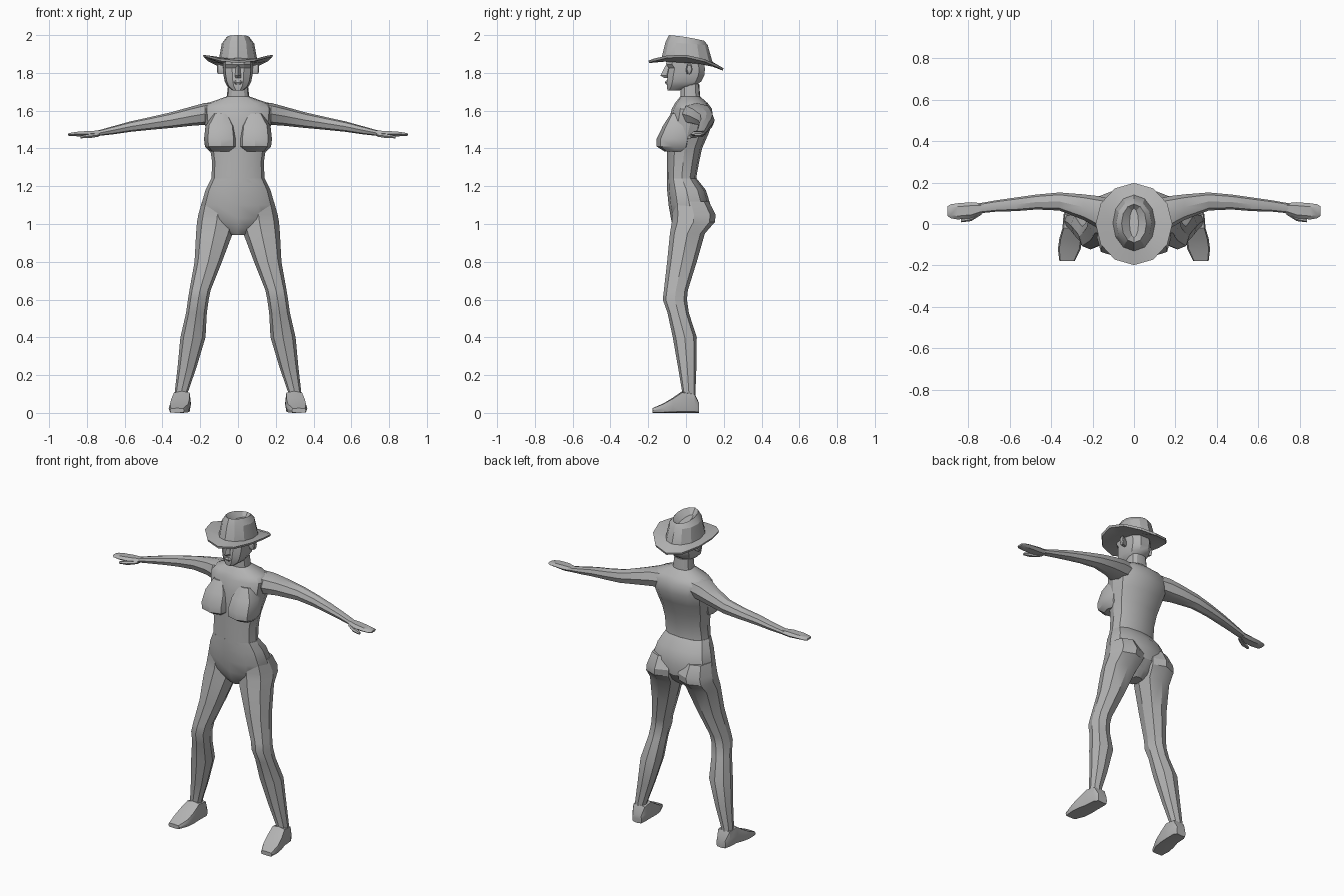
import bpy, bmesh, math

GREY = bpy.data.materials.new("plain grey")
GREY.diffuse_color = (0.45, 0.45, 0.45, 1)


def power(v, p):
    return math.copysign(abs(v) ** p, v) if abs(v) > 1e-6 else 0.0


def ring(axis, t, a0, a1, b0, b1, n=8, p=0.85):
    """Rounded polygon across one axis, filling the given bounds."""
    pts = []
    for i in range(n):
        w = 2 * math.pi * i / n
        a = (a0 + a1) / 2 + (a1 - a0) / 2 * power(math.cos(w), p)
        b = (b0 + b1) / 2 + (b1 - b0) / 2 * power(math.sin(w), p)
        pts.append({'x': (t, a, b), 'y': (a, t, b), 'z': (a, b, t)}[axis])
    return pts


def loft(name, rings, mirror=False, angle=32):
    """Skin a stack of rings and cap both ends."""
    bm = bmesh.new()
    rows = [[bm.verts.new(c) for c in r] for r in rings]
    n = len(rows[0])
    for lo, hi in zip(rows, rows[1:]):
        for i in range(n):
            j = (i + 1) % n
            bm.faces.new((lo[i], lo[j], hi[j], hi[i]))
    bm.faces.new(rows[0][::-1])
    bm.faces.new(rows[-1])
    bmesh.ops.recalc_face_normals(bm, faces=bm.faces)
    me = bpy.data.meshes.new(name)
    bm.to_mesh(me)
    bm.free()
    me.materials.append(GREY)
    me.shade_smooth()
    me.set_sharp_from_angle(angle=math.radians(angle))
    ob = bpy.data.objects.new(name, me)
    bpy.context.collection.objects.link(ob)
    if mirror:
        m = ob.modifiers.new("mirror", 'MIRROR')
        m.use_mirror_merge = False
    return ob


def centred(rows, n, p):
    """Rows of height, half width, front y, back y."""
    return [ring('z', z, -w, w, f, b, n, p) for z, w, f, b in rows]


# Torso and neck
loft("torso", centred([
    (1.22, .14, -.10, .06), (1.25, .14, -.10, .055), (1.33, .137, -.10, .07),
    (1.40, .148, -.10, .085), (1.48, .165, -.10, .12), (1.55, .18, -.09, .145),
    (1.61, .185, -.075, .137), (1.64, .16, -.058, .115),
    (1.675, .06, -.03, .075), (1.74, .052, -.03, .07)], 12, .8))

# Pelvis
loft("pelvis", centred([
    (1.24, .142, -.10, .057), (1.18, .172, -.10, .105), (1.10, .195, -.092, .13),
    (1.03, .18, -.08, .125), (.98, .09, -.068, .09), (.942, .035, -.04, .05)], 12, .8))

# Bust
loft("bust", [ring('z', *r, 8, .75) for r in [
    (1.585, .05, .13, -.08, .0), (1.52, .012, .172, -.122, .03),
    (1.45, .003, .18, -.156, .03), (1.41, .004, .175, -.155, .02),
    (1.385, .035, .15, -.115, .0)]], True)

# Legs
loft("leg", [ring('z', *r) for r in [
    (1.12, .03, .19, -.07, .12), (1.05, .008, .21, -.072, .157),
    (1.01, .01, .217, -.075, .153), (.95, .028, .222, -.085, .10),
    (.80, .085, .23, -.10, .057), (.65, .145, .257, -.117, .01),
    (.60, .155, .265, -.123, .005), (.53, .165, .275, -.098, .015),
    (.40, .172, .305, -.07, .057), (.24, .22, .32, -.042, .055),
    (.11, .265, .335, -.02, .05), (.04, .262, .335, -.02, .05)]], True)

# Feet, lofted from heel to toe
loft("foot", [ring('y', *r, 8, .4) for r in [
    (.07, .26, .325, 0, .05), (.045, .25, .34, 0, .105), (-.02, .25, .345, 0, .115),
    (-.07, .25, .36, 0, .08), (-.12, .257, .367, 0, .05),
    (-.178, .285, .36, 0, .025)]], True)

# Arms, lofted from shoulder to wrist
loft("arm", [ring('x', *r) for r in [
    (.11, .0, .12, 1.53, 1.645), (.175, -.02, .135, 1.525, 1.641),
    (.245, .02, .143, 1.52, 1.622), (.36, .065, .152, 1.508, 1.59),
    (.47, .07, .142, 1.498, 1.565), (.57, .062, .128, 1.488, 1.543),
    (.66, .06, .115, 1.475, 1.518), (.76, .05, .098, 1.464, 1.49)]], True)

# Hands
loft("hand", [ring('x', *r, 6, .8) for r in [
    (.73, .052, .10, 1.465, 1.496), (.785, .028, .105, 1.46, 1.495),
    (.85, .022, .10, 1.463, 1.49), (.885, .028, .095, 1.464, 1.484),
    (.90, .04, .085, 1.468, 1.48)]], True)
loft("thumb", [ring('x', *r, 6) for r in [
    (.735, .045, .08, 1.462, 1.48), (.785, .014, .05, 1.453, 1.478),
    (.835, .008, .026, 1.453, 1.467)]], True)

# Head
loft("head", centred([
    (1.708, .03, -.10, -.03), (1.73, .058, -.104, .05), (1.755, .07, -.104, .085),
    (1.79, .077, -.102, .102), (1.825, .079, -.094, .104),
    (1.845, .08, -.11, .10), (1.90, .078, -.10, .09)], 10, .8))

# Nose, lips and ears
loft("nose", [ring('z', *r, 4, 1) for r in [
    (1.84, -.01, .01, -.108, -.07), (1.785, -.016, .016, -.135, -.07),
    (1.772, -.018, .018, -.112, -.07)]])
loft("lips", [ring('z', *r, 6, 1) for r in [
    (1.76, -.018, .018, -.108, -.08), (1.75, -.026, .026, -.114, -.08),
    (1.738, -.016, .016, -.107, -.08)]])
loft("ear", [ring('x', *r, 6) for r in [
    (.065, -.002, .02, 1.79, 1.835), (.105, .0, .035, 1.79, 1.85),
    (.11, .005, .03, 1.80, 1.842)]], True)


# Hat: brim underside, curled brim edge, crown and top crease
def hat_ring(rx, ry, z, side=0, tilt=0, cy=0):
    pts = []
    for i in range(12):
        w = 2 * math.pi * i / 12
        c, s = math.cos(w), math.sin(w)
        pts.append((rx * c, cy + ry * s, z + side * c * c - tilt * s))
    return pts


loft("hat", [
    hat_ring(.095, .125, 1.853, 0, .008),
    hat_ring(.18, .195, 1.832, .05, .02), hat_ring(.185, .198, 1.845, .05, .02),
    hat_ring(.102, .135, 1.868, 0, .01, .005),
    hat_ring(.086, .112, 1.955, 0, .008, .003),
    hat_ring(.06, .093, 1.985, .004, .015, .003),
    hat_ring(.022, .07, 1.955, 0, .01, .005)], angle=25)
